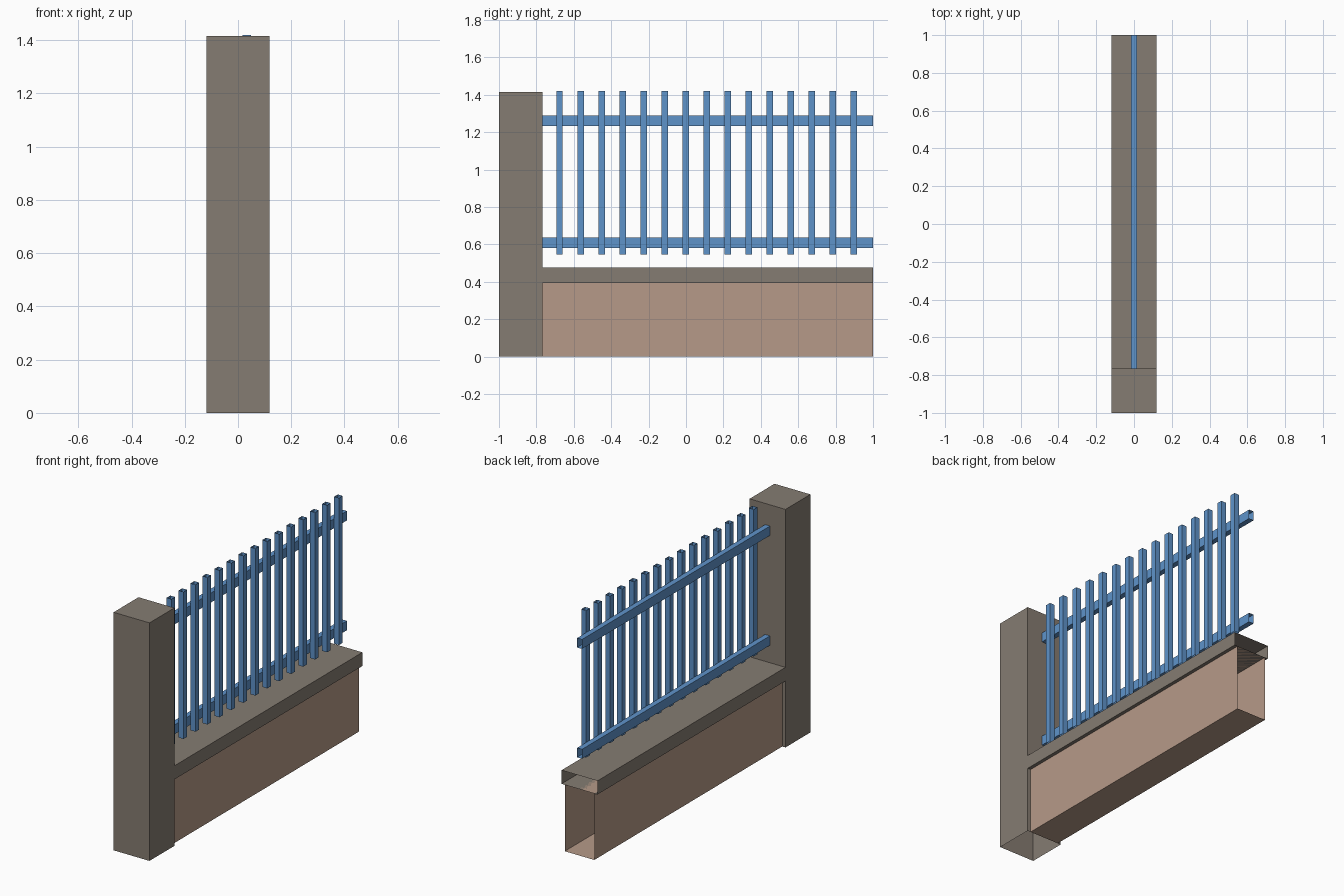
import bpy, bmesh
from mathutils import Vector

if "Cube" in bpy.data.objects:
    bpy.data.objects.remove(bpy.data.objects["Cube"])


def material(name, rgb):
    m = bpy.data.materials.new(name)
    m.diffuse_color = (*rgb, 1)
    m.use_nodes = True
    m.node_tree.nodes["Principled BSDF"].inputs["Base Color"].default_value = m.diffuse_color
    return m


STONE = material("grey stone", (0.235, 0.202, 0.168))
PLASTER = material("tan plaster", (0.468, 0.323, 0.246))
BLUE = material("blue metal", (0.114, 0.292, 0.591))


def finish(bm, name, mat, open_dirs):
    # leave the section open on boundary faces pointing in the given directions
    bm.normal_update()
    gone = [f for f in bm.faces if any(
        f.normal.dot(Vector(d)) > 0.9 and
        abs(f.calc_center_median().dot(Vector(d)) - max(v.co.dot(Vector(d)) for v in bm.verts)) < 1e-4
        for d in open_dirs)]
    bmesh.ops.delete(bm, geom=gone, context='FACES')
    me = bpy.data.meshes.new(name)
    bm.to_mesh(me)
    bm.free()
    me.materials.append(mat)
    ob = bpy.data.objects.new(name, me)
    bpy.context.collection.objects.link(ob)
    return ob


def prism(name, profile, x0, x1, mat, open_dirs=()):
    # (y, z) profile extruded along x
    bm = bmesh.new()
    face = bm.faces.new([bm.verts.new((x0, y, z)) for y, z in profile])
    ext = bmesh.ops.extrude_face_region(bm, geom=[face])["geom"]
    verts = [g for g in ext if isinstance(g, bmesh.types.BMVert)]
    bmesh.ops.translate(bm, verts=verts, vec=(x1 - x0, 0, 0))
    if not any(len(e.link_faces) == 1 for e in bm.edges):
        pass
    else:
        bm.faces.new([v for v in bm.verts if v not in verts][::-1])
    bmesh.ops.recalc_face_normals(bm, faces=bm.faces)
    return finish(bm, name, mat, open_dirs)


def box(name, x0, x1, y0, y1, z0, z1, mat, open_dirs=()):
    return prism(name, [(y0, z0), (y1, z0), (y1, z1), (y0, z1)], x0, x1, mat, open_dirs)


# Pillar and coping in one L shape, open at the ground and at the joining end
prism("pillar_and_coping",
      [(-1, 0), (-0.766, 0), (-0.766, 0.395), (1, 0.395),
       (1, 0.476), (-0.766, 0.476), (-0.766, 1.415), (-1, 1.415)],
      -0.118, 0.118, STONE, [(0, 0, -1), (0, 1, 0)])

# Low plastered wall, open at the joining end
box("low_wall", -0.097, 0.097, -0.766, 1, 0, 0.395, PLASTER, [(0, 1, 0)])

# Two hollow rails
for name, z in (("lower_rail", 0.58), ("upper_rail", 1.233)):
    box(name, -0.016, 0.016, -0.766, 1, z, z + 0.056, BLUE, [(0, 1, 0), (0, -1, 0)])

# Hollow pickets on the +x side of the rails
for i in range(15):
    y = -0.676 + i * 0.1124
    box(f"picket_{i + 1}", 0.016, 0.048, y - 0.017, y + 0.017, 0.546, 1.42,
        BLUE, [(0, 0, 1), (0, 0, -1)])
